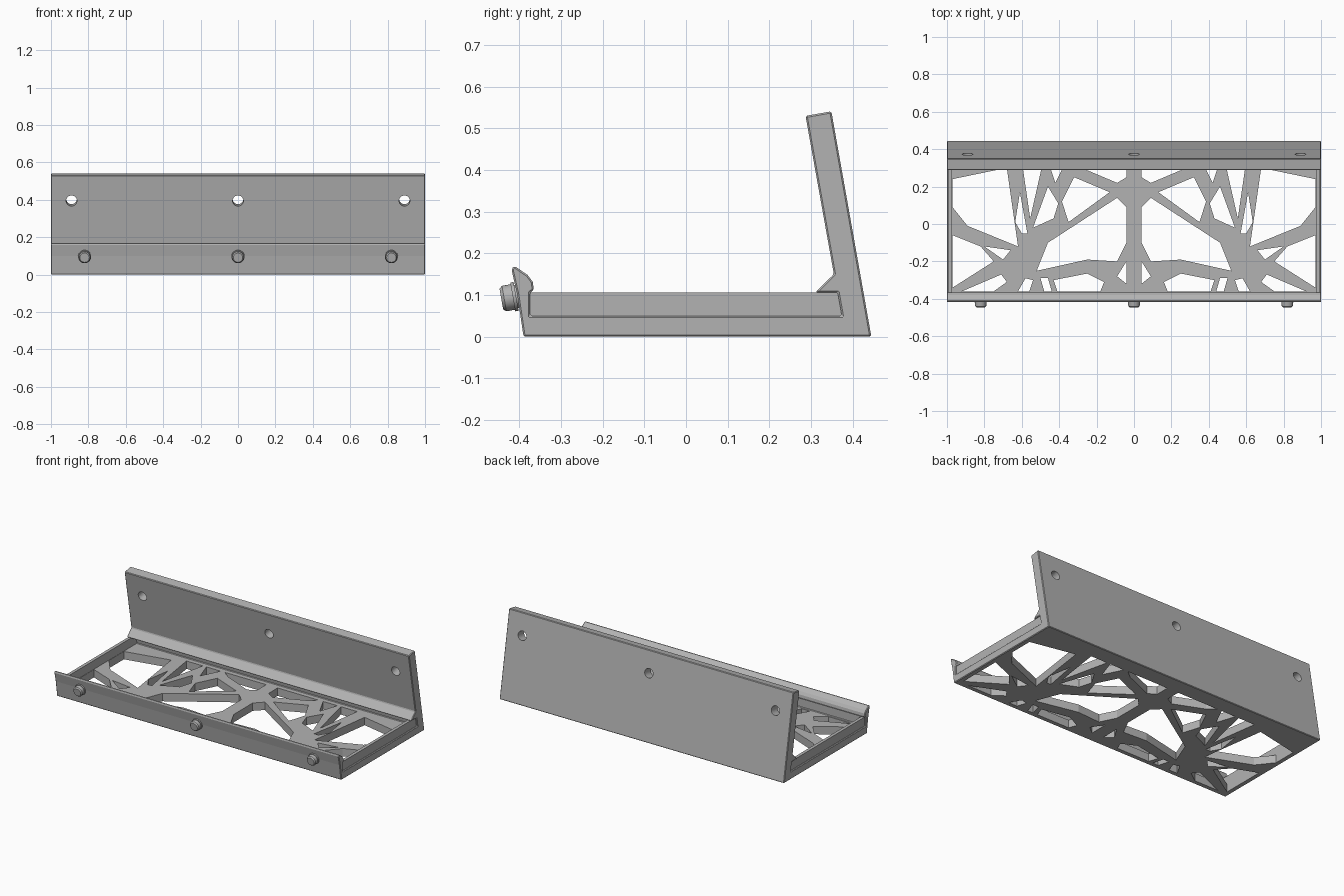
import bpy, bmesh, math
from mathutils import Matrix

if "Cube" in bpy.data.objects:
    bpy.data.objects.remove(bpy.data.objects["Cube"], do_unlink=True)

grey = bpy.data.materials.new("plain grey")
grey.use_nodes = True
grey.diffuse_color = (0.45, 0.45, 0.45, 1)
grey.node_tree.nodes["Principled BSDF"].inputs["Base Color"].default_value = (0.45, 0.45, 0.45, 1)

TILT = math.radians(100)      # axis square to the leaning faces


def finish(name, bm):
    bmesh.ops.recalc_face_normals(bm, faces=bm.faces)
    mesh = bpy.data.meshes.new(name)
    bm.to_mesh(mesh)
    bm.free()
    mesh.materials.append(grey)
    obj = bpy.data.objects.new(name, mesh)
    bpy.context.collection.objects.link(obj)
    return obj


def prism(bm, points, offset):
    face = bm.faces.new([bm.verts.new(p) for p in points])
    new = bmesh.ops.extrude_face_region(bm, geom=[face])["geom"]
    bmesh.ops.translate(bm, vec=offset, verts=[v for v in new if isinstance(v, bmesh.types.BMVert)])


def cylinder(bm, r1, r2, depth, place):
    bmesh.ops.create_cone(bm, cap_ends=True, segments=32, radius1=r1, radius2=r2,
                          depth=depth, matrix=place)


def cut(obj, cutter):
    cutter.hide_render = True
    cutter.hide_set(True)
    mod = obj.modifiers.new("cut", "BOOLEAN")
    mod.operation = "DIFFERENCE"
    mod.solver = "EXACT"
    mod.object = cutter


# Bracket body: one section along the whole width
section = [(-.39, 0), (.445, 0), (.349, .541), (.287, .53), (.355, .15), (.31, .106),
           (.364, .106), (.374, .05), (-.374, .05), (-.374, .106), (-.365, .112),
           (-.368, .132), (-.38, .148), (-.412, .17), (-.419, .162), (-.405, .1)]
bm = bmesh.new()
prism(bm, [(-1, y, z) for y, z in section], (2, 0, 0))
body = finish("bracket_body", bm)
edge = body.modifiers.new("edge", "BEVEL")
edge.width = 0.004
edge.segments = 1
edge.limit_method = "ANGLE"
edge.angle_limit = math.radians(50)

# Openings of the branching floor, left out of one half and mirrored
BACK, FRONT = .34, -.36
openings = [
    [(-.97, .24), (-.68, .3), (-.62, -.12), (-.89, -.01), (-.97, .09)],
    [(-.97, -.06), (-.82, -.12), (-.75, -.2), (-.97, -.34)],
    [(-.8, -.12), (-.66, -.14), (-.7, -.19)],
    [(-.92, FRONT), (-.71, -.27), (-.68, -.31), (-.75, FRONT)],
    [(-.61, .17), (-.57, -.05), (-.6, -.05), (-.635, .01)],
    [(-.6, BACK), (-.485, BACK), (-.555, .03)],
    [(-.46, .2), (-.405, .11), (-.43, .03), (-.54, -.02)],
    [(-.46, BACK), (-.36, BACK), (-.42, .22)],
    [(-.32, .25), (-.13, .17), (-.35, .01), (-.385, .12)],
    [(-.33, BACK), (-.04, BACK), (-.04, .25), (-.09, .22), (-.28, .3)],
    [(-.09, .14), (-.04, .09), (-.04, -.1), (-.09, -.2), (-.25, -.19), (-.52, -.25), (-.46, -.1)],
    [(-.43, -.3), (-.25, -.265), (-.16, -.31), (-.18, FRONT), (-.41, FRONT)],
    [(-.04, -.2), (-.04, -.32), (-.09, -.28)],
    [(-.58, -.29), (-.54, -.3), (-.56, FRONT), (-.62, FRONT)],
    [(-.5, -.29), (-.46, -.29), (-.44, FRONT), (-.48, FRONT)],
]
bm = bmesh.new()
for side in (1, -1):
    for points in openings:
        prism(bm, [(x * side, y, -.05) for x, y in points], (0, 0, .13))
cut(body, finish("floor_cutter", bm))

# Screw holes through the leaning back plate
bm = bmesh.new()
for x in (-.89, 0, .89):
    cylinder(bm, .029, .029, .2, Matrix.Translation((x, .342, .4)) @ Matrix.Rotation(TILT, 4, "X"))
cut(body, finish("screw_hole_cutter", bm))

# Thin end walls, set in from the ends
for name, side in (("left_end_wall", 1), ("right_end_wall", -1)):
    bm = bmesh.new()
    prism(bm, [(.972 * side, y, z) for y, z in ((-.38, .04), (.378, .04), (.368, .106), (-.38, .106))],
          (.02 * side, 0, 0))
    finish(name, bm)

# Thumb screws on the front lip: collar, shank and chamfered tip
for name, x in (("right_screw", -.82), ("middle_screw", 0), ("left_screw", .82)):
    bm = bmesh.new()
    place = Matrix.Translation((x, -.4, .098)) @ Matrix.Rotation(TILT, 4, "X")
    for r1, r2, start, end in ((.028, .028, -.01, .012), (.035, .035, .008, .016),
                               (.031, .031, .014, .037), (.031, .025, .037, .044)):
        cylinder(bm, r1, r2, end - start, place @ Matrix.Translation((0, 0, (start + end) / 2)))
    screw = finish(name, bm)
    bpy.ops.object.select_all(action="DESELECT")
    screw.select_set(True)
    bpy.context.view_layer.objects.active = screw
    bpy.ops.object.shade_smooth_by_angle(angle=math.radians(25))
